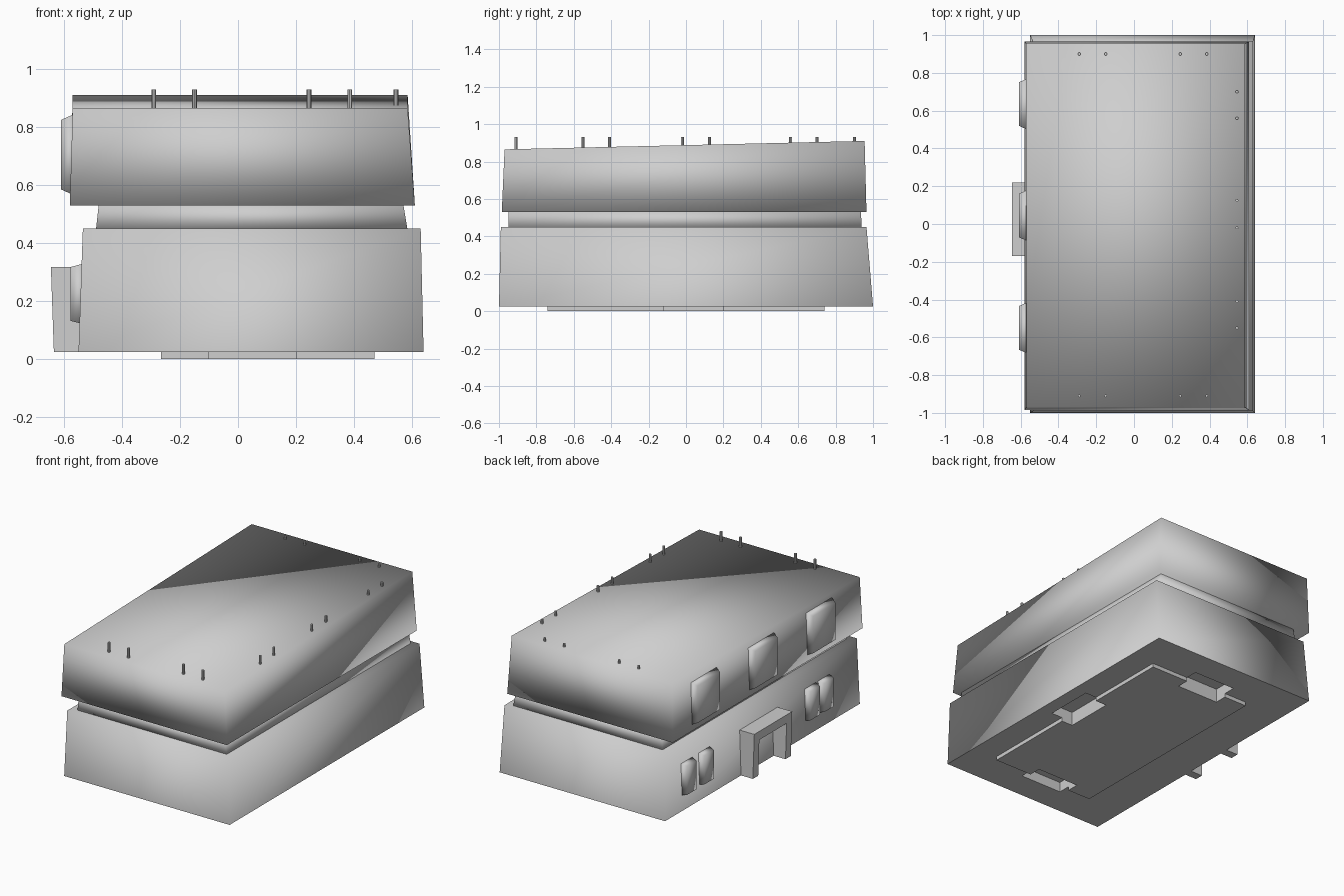
import bpy
import bmesh

cube = bpy.data.objects.get("Cube")
if cube:
    bpy.data.objects.remove(cube, do_unlink=True)

grey = bpy.data.materials.new("plain_grey")
grey.use_nodes = True
grey.diffuse_color = (0.62, 0.62, 0.62, 1)
grey.node_tree.nodes["Principled BSDF"].inputs["Base Color"].default_value = grey.diffuse_color


def finish(name, bm, smooth=True):
    """Turn a bmesh into a named grey object."""
    bmesh.ops.recalc_face_normals(bm, faces=bm.faces)
    for face in bm.faces:
        face.smooth = smooth
    mesh = bpy.data.meshes.new(name)
    bm.to_mesh(mesh)
    bm.free()
    mesh.materials.append(grey)
    obj = bpy.data.objects.new(name, mesh)
    bpy.context.collection.objects.link(obj)
    return obj


def loft(bm, ring_a, ring_b):
    """Closed solid between two rings of equal length."""
    a = [bm.verts.new(p) for p in ring_a]
    b = [bm.verts.new(p) for p in ring_b]
    bm.faces.new(a)
    bm.faces.new(b)
    for i in range(len(a)):
        j = (i + 1) % len(a)
        bm.faces.new((a[i], a[j], b[j], b[i]))


def level(x0, x1, y0, y1, z_front, z_back=None):
    """Four-corner ring, optionally rising toward the back."""
    z_back = z_front if z_back is None else z_back
    return [(x0, y0, z_front), (x1, y0, z_front), (x1, y1, z_back), (x0, y1, z_back)]


def block(name, low, high, smooth=True):
    bm = bmesh.new()
    loft(bm, low, high)
    return finish(name, bm, smooth)


# Main storeys
body = block("lower_storey", level(-0.55, 0.64, -1, 1, 0.025),
             level(-0.535, 0.63, -0.99, 0.965, 0.45))
block("recessed_neck", level(-0.49, 0.585, -0.95, 0.94, 0.445),
      level(-0.48, 0.57, -0.95, 0.935, 0.535))
block("upper_storey", level(-0.58, 0.61, -0.985, 0.965, 0.53),
      level(-0.57, 0.585, -0.97, 0.955, 0.865, 0.91))
panel = block("base_panel", level(-0.265, 0.47, -0.74, 0.74, 0),
              level(-0.265, 0.47, -0.74, 0.74, 0.03), smooth=False)

# Notches under the base on three sides
bm = bmesh.new()
for x0, x1, y0, y1 in ((-0.1, 0.2, 0.66, 0.82), (-0.1, 0.2, -0.82, -0.66),
                       (0.39, 0.55, -0.12, 0.2)):
    loft(bm, level(x0, x1, y0, y1, -0.05), level(x0, x1, y0, y1, 0.09))
cutter = finish("notch_cutter", bm, smooth=False)
cutter.hide_render = True
for obj in (body, panel):
    mod = obj.modifiers.new("notches", 'BOOLEAN')
    mod.operation = 'DIFFERENCE'
    mod.solver = 'EXACT'
    mod.object = cutter
    bpy.context.view_layer.objects.active = obj
    bpy.ops.object.modifier_apply(modifier=mod.name)
bpy.data.objects.remove(cutter, do_unlink=True)

# Walls stay softly shaded, the underside and notches flat
for poly in body.data.polygons:
    wall = poly.normal.z > -0.5 and poly.center.z > 0.1
    poly.use_smooth = wall


def window(name, y0, y1, z0, z1, x_wall, x_out, inset):
    """Projecting window with tapered sides on the right wall."""
    def ring(x, d):
        return [(x, y0 + d, z0 + d), (x, y1 - d, z0 + d),
                (x, y1 - d, z1 - d), (x, y0 + d, z1 - d)]
    block(name, ring(x_wall, 0), ring(x_out, inset))


for i, y in enumerate((0.635, 0.045, -0.55)):
    window(f"upper_window_{i + 1}", y - 0.135, y + 0.135, 0.565, 0.845, -0.565, -0.61, 0.02)
for i, y in enumerate((0.765, 0.585, -0.505, -0.645)):
    window(f"lower_window_{i + 1}", y - 0.06, y + 0.06, 0.12, 0.33, -0.53, -0.577, 0.012)

# Entrance porch open at the front and at the ground
arch = [(-0.17, 0.025), (-0.17, 0.317), (0.22, 0.317), (0.22, 0.025),
        (0.165, 0.025), (0.165, 0.26), (-0.115, 0.26), (-0.115, 0.025)]
block("entrance_porch", [(-0.53, y, z) for y, z in arch],
      [(-0.635 - 0.035 * (z - 0.025), y, z) for y, z in arch], smooth=False)

# Small roof posts along three edges, all reaching one height
across = (-0.29, -0.15, 0.245, 0.385)
along = (-0.55, -0.41, -0.02, 0.125, 0.56, 0.70)
spots = [(x, y) for y in (-0.91, 0.9) for x in across] + [(0.545, y) for y in along]
for i, (x, y) in enumerate(spots):
    bottom = 0.86 + 0.0234 * (y + 0.97)
    bpy.ops.mesh.primitive_cylinder_add(vertices=8, radius=0.008, depth=0.93 - bottom,
                                        location=(x, y, (0.93 + bottom) / 2))
    post = bpy.context.object
    post.name = f"roof_post_{i + 1}"
    post.data.materials.append(grey)
    bpy.ops.object.shade_smooth_by_angle()
